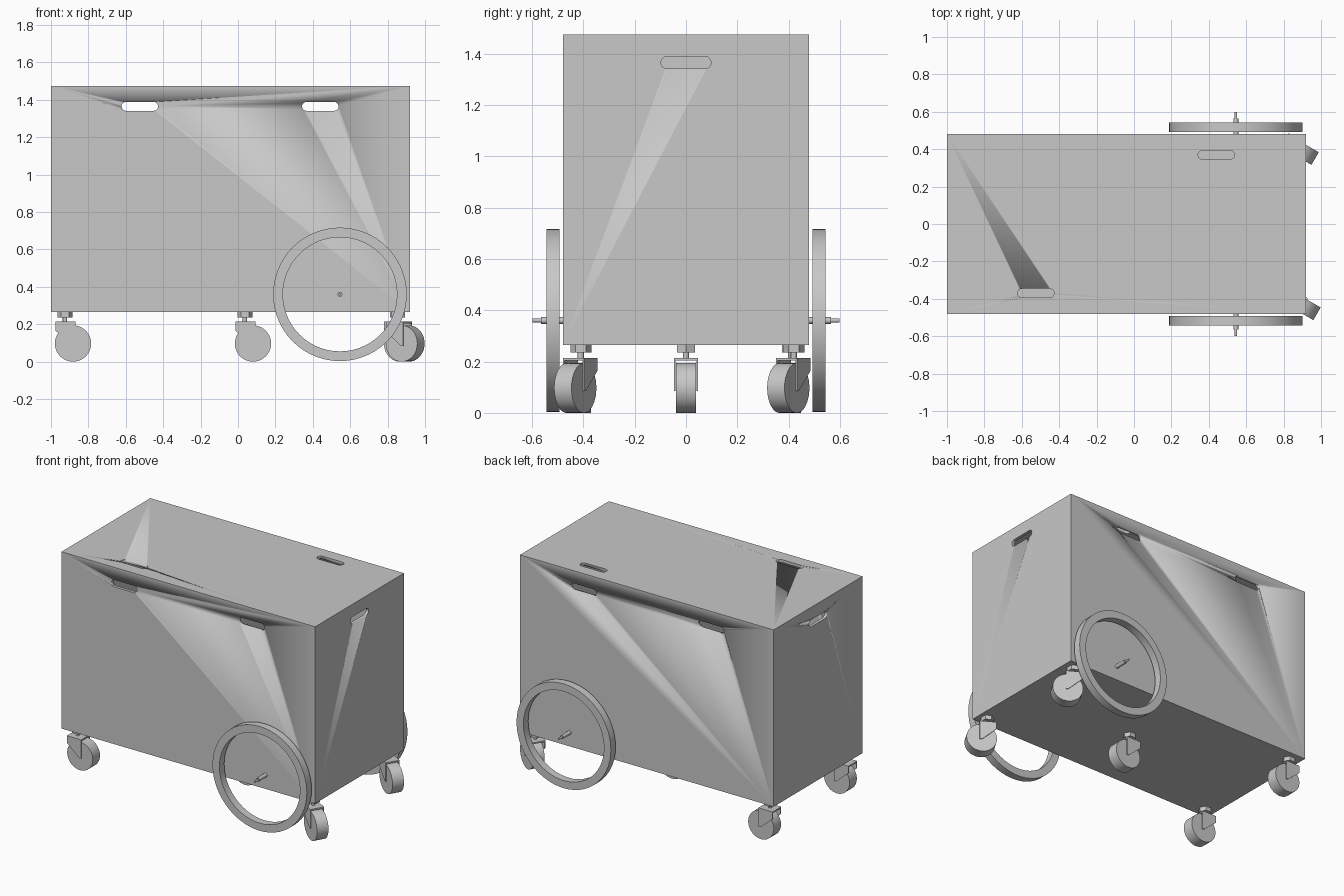
import bpy
import bmesh
from math import pi, cos, sin, radians
from mathutils import Matrix, Vector

old = bpy.data.objects.get("Cube")
if old:
    bpy.data.objects.remove(old, do_unlink=True)

# One plain grey material for everything
grey = bpy.data.materials.new("plain_grey")
grey.use_nodes = True
COLOUR = (0.58, 0.58, 0.58, 1)
grey.diffuse_color = COLOUR
grey.node_tree.nodes["Principled BSDF"].inputs["Base Color"].default_value = COLOUR

TO_Y = Matrix.Rotation(pi / 2, 4, 'X')                              # profile in x-z, depth along y
TO_X = Matrix.Rotation(pi / 2, 4, 'Z') @ TO_Y                       # profile in y-z, depth along x
FLAT = Matrix.Identity(4)


def finish(name, bm, matrix=FLAT):
    """Turn a bmesh into an object with smooth curves and sharp corners."""
    bmesh.ops.recalc_face_normals(bm, faces=bm.faces)
    for f in bm.faces:
        f.smooth = True
    for e in bm.edges:
        e.smooth = e.calc_face_angle(0) < radians(30)
    mesh = bpy.data.meshes.new(name)
    bm.to_mesh(mesh)
    bm.free()
    mesh.materials.append(grey)
    obj = bpy.data.objects.new(name, mesh)
    obj.matrix_world = matrix
    bpy.context.collection.objects.link(obj)
    return obj


def prism(name, points, depth, place, turn=FLAT):
    """Extrude a flat outline symmetrically about its plane."""
    bm = bmesh.new()
    face = bm.faces.new([bm.verts.new((u, v, -depth / 2)) for u, v in points])
    moved = bmesh.ops.extrude_face_region(bm, geom=[face])["geom"]
    verts = [v for v in moved if isinstance(v, bmesh.types.BMVert)]
    bmesh.ops.translate(bm, verts=verts, vec=(0, 0, depth))
    return finish(name, bm, Matrix.Translation(place) @ turn)


def circle(radius, sides):
    return [(radius * cos(2 * pi * i / sides), radius * sin(2 * pi * i / sides)) for i in range(sides)]


def slot_outline(length, height):
    r = height / 2
    half = length / 2 - r
    right = [(half + r * cos(a), r * sin(a)) for a in [pi * (i / 10 - 0.5) for i in range(11)]]
    return right + [(-x, -y) for x, y in right]


def box(name, low, high):
    bm = bmesh.new()
    bmesh.ops.create_cube(bm, size=1)
    low, high = Vector(low), Vector(high)
    for v in bm.verts:
        v.co = (low + high) / 2 + v.co * (high - low)
    return finish(name, bm)


def cut(target, cutters):
    """Subtract the cutters, bake the result and discard the cutters."""
    for c in cutters:
        c.hide_render = True
        mod = target.modifiers.new("cut", 'BOOLEAN')
        mod.operation, mod.solver, mod.object = 'DIFFERENCE', 'EXACT', c
    graph = bpy.context.evaluated_depsgraph_get()
    graph.update()
    baked = bpy.data.meshes.new_from_object(target.evaluated_get(graph))
    target.modifiers.clear()
    target.data = baked
    for c in cutters:
        bpy.data.objects.remove(c, do_unlink=True)


# Hollow case with hand slots in the sides, ends and top
X0, X1, Y, Z0, Z1, WALL = -1.0, 0.92, 0.48, 0.265, 1.475, 0.02
case = box("case", (X0, -Y, Z0), (X1, Y, Z1))
cutters = [box("hollow", (X0 + WALL, WALL - Y, Z0 + WALL), (X1 - WALL, Y - WALL, Z1 - WALL))]
grip = slot_outline(0.195, 0.048)
for x, y in ((-0.525, -0.37), (0.44, 0.37)):
    cutters.append(prism("side_slot", grip, 2, (x, 0, 1.365), TO_Y))
    cutters.append(prism("top_slot", grip, 0.1, (x, y, Z1)))
cutters.append(prism("end_slot", grip, 3, (0, 0, 1.365), TO_X))
cut(case, cutters)
box("divider", (-0.05, WALL - Y, Z0 + WALL), (-0.03, Y - WALL, Z1 - WALL))

# Large side rings and their axle stubs
AX, AZ = 0.545, 0.36
for side, word in ((-1, "front"), (1, "back")):
    bm = bmesh.new()
    profile = [(0.305, -0.026), (0.357, -0.026), (0.357, 0.026), (0.305, 0.026)]
    verts = [bm.verts.new((r, 0, h)) for r, h in profile]
    edges = [bm.edges.new((verts[i], verts[(i + 1) % 4])) for i in range(4)]
    bmesh.ops.spin(bm, geom=verts + edges, cent=(0, 0, 0), axis=(0, 0, 1), angle=2 * pi, steps=56)
    bmesh.ops.remove_doubles(bm, verts=bm.verts, dist=0.0001)
    finish(word + "_ring", bm, Matrix.Translation((AX, side * 0.518, AZ)) @ TO_Y)
    prism(word + "_axle", circle(0.013, 16), 0.1, (AX, side * 0.515, AZ), TO_Y)
    prism(word + "_axle_tip", circle(0.007, 12), 0.05, (AX, side * 0.573, AZ), TO_Y)


# Swivel caster: hex nut, stem, fork and wheel
def caster(name, x, y, yaw):
    base = Matrix.Translation((x, y, 0)) @ Matrix.Rotation(radians(yaw), 4, 'Z')
    cheek = [(-0.05, 0.214), (0.057, 0.214), (0.057, 0.085), (0.042, 0.085), (-0.05, 0.165)]
    parts = [
        prism(name + "_nut", circle(0.041, 6), 0.03, (0, 0, 0.251)),
        prism(name + "_stem", circle(0.012, 16), 0.04, (0, 0, 0.225)),
        box(name + "_fork_top", (-0.05, -0.047, 0.204), (0.057, 0.047, 0.214)),
        prism(name + "_wheel", circle(0.097, 40), 0.078, (0.043, 0, 0.097), TO_Y),
    ]
    for s in (-1, 1):
        parts.append(prism(name + "_fork_cheek", cheek, 0.006, (0, s * 0.044, 0), TO_Y))
    for p in parts:
        p.matrix_world = base @ p.matrix_basis


caster("front_left_caster", 0.857, -0.41, -30)
caster("back_left_caster", 0.847, 0.42, -30)
caster("middle_caster", 0.037, 0, 0)
caster("front_right_caster", -0.925, -0.41, 0)
caster("back_right_caster", -0.925, 0.41, 0)
